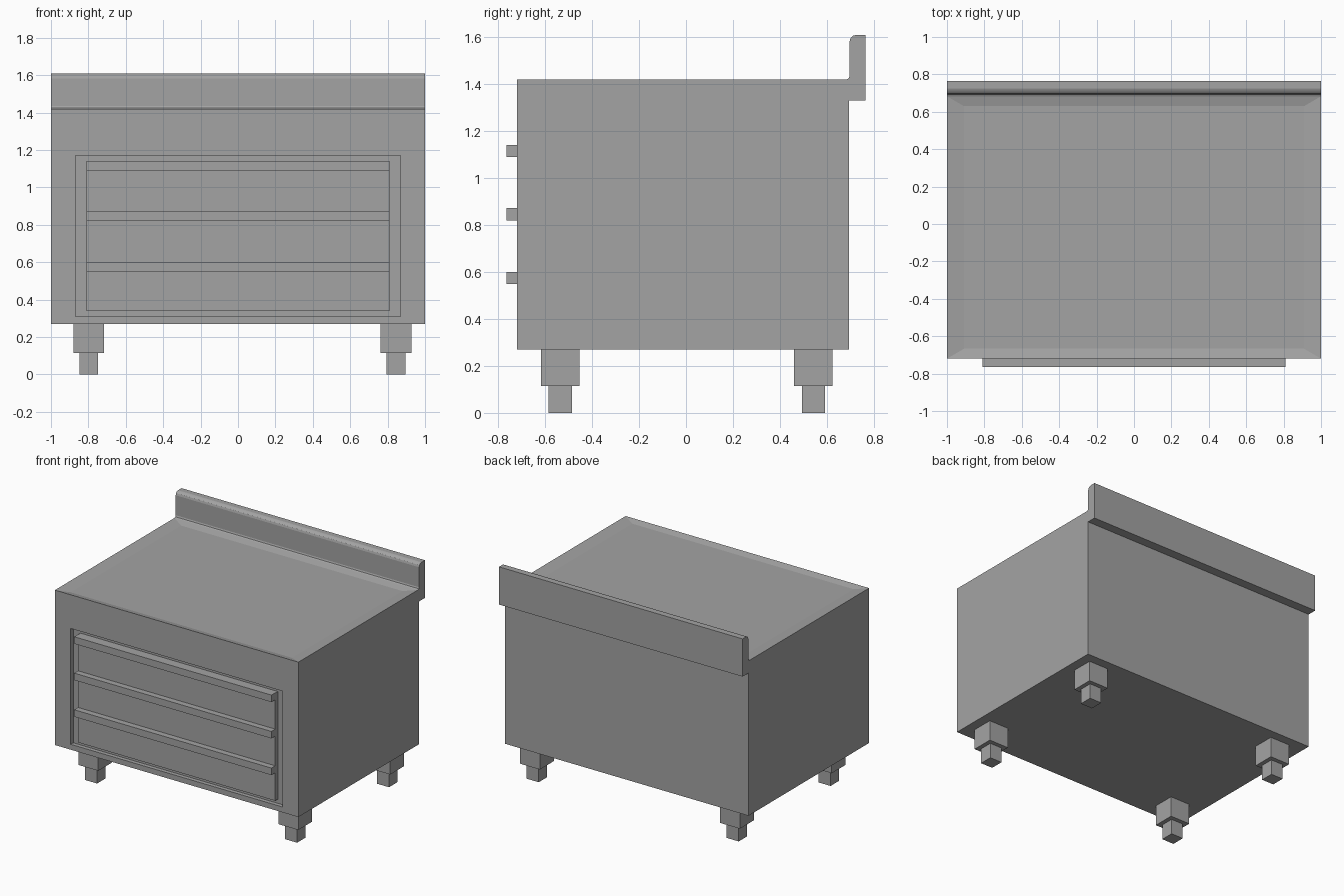
import bpy, bmesh
from mathutils import Vector

cube = bpy.data.objects.get("Cube")
if cube:
    bpy.data.objects.remove(cube, do_unlink=True)

GREY = (0.37, 0.37, 0.37, 1)
steel = bpy.data.materials.new("brushed grey steel")
steel.use_nodes = True
steel.diffuse_color = GREY
steel.node_tree.nodes["Principled BSDF"].inputs["Base Color"].default_value = GREY

HALF = 1.0
FRONT, BACK = -0.72, 0.695
FLOOR, SEAM, TOP = 0.27, 1.33, 1.42


def add_object(name, bm):
    bmesh.ops.recalc_face_normals(bm, faces=bm.faces)
    mesh = bpy.data.meshes.new(name)
    bm.to_mesh(mesh)
    bm.free()
    mesh.materials.append(steel)
    obj = bpy.data.objects.new(name, mesh)
    bpy.context.collection.objects.link(obj)
    return obj


def box_mesh(low, high):
    bm = bmesh.new()
    bmesh.ops.create_cube(bm, size=1)
    low, high = Vector(low), Vector(high)
    for v in bm.verts:
        v.co = (low + high) / 2 + v.co * (high - low)
    return bm


def add_box(name, low, high):
    return add_object(name, box_mesh(low, high))


def face_towards(bm, direction):
    bm.normal_update()
    return max(bm.faces, key=lambda f: (f.normal.dot(Vector(direction)) > 0.99) * f.calc_area())


# Cabinet: a groove runs round the flush drawer panel on the front
bm = box_mesh((-HALF, FRONT, FLOOR), (HALF, BACK, SEAM))
panel = face_towards(bm, (0, -1, 0))
groove, drawer = (0.87, 0.31, 1.17), (0.81, 0.34, 1.14)
for (half, low, high), y in ((groove, FRONT), (groove, FRONT + 0.03),
                             (drawer, FRONT + 0.03), (drawer, FRONT)):
    bmesh.ops.inset_individual(bm, faces=[panel], thickness=0.001)
    middle = panel.calc_center_median().z
    for v in panel.verts:
        v.co = (half if v.co.x > 0 else -half, y, high if v.co.z > middle else low)
add_object("cabinet", bm)

# Worktop and upstand: one profile drawn along the width
profile = [(FRONT, SEAM), (0.765, SEAM), (0.765, 1.61), (0.725, 1.61),
           (0.711, 1.606), (0.701, 1.597), (0.697, 1.583), (0.697, 1.435),
           (0.693, 1.425), (0.683, TOP), (FRONT, TOP)]
bm = bmesh.new()
end = bm.faces.new([bm.verts.new((-HALF, y, z)) for y, z in profile])
sweep = bmesh.ops.extrude_face_region(bm, geom=[end], use_keep_orig=True)
moved = [g for g in sweep["geom"] if isinstance(g, bmesh.types.BMVert)]
bmesh.ops.translate(bm, verts=moved, vec=(2 * HALF, 0, 0))
bmesh.ops.recalc_face_normals(bm, faces=bm.faces)

# Shallow dish in the worktop
dish = face_towards(bm, (0, 0, 1))
bmesh.ops.inset_individual(bm, faces=[dish], thickness=0.075)
for v in dish.verts:
    v.co.x *= 0.96
    v.co.z = TOP - 0.012
worktop = add_object("worktop", bm)
bpy.context.view_layer.objects.active = worktop
worktop.select_set(True)
bpy.ops.object.shade_smooth_by_angle(angle=0.55)
for poly in worktop.data.polygons:
    if poly.area > 0.05:
        poly.use_smooth = False

# Full-width drawer handles
for name, z in (("top", 1.09), ("middle", 0.82), ("bottom", 0.548)):
    add_box(name + "_drawer_handle", (-0.81, -0.765, z), (0.81, FRONT, z + 0.052))

# Stepped feet: a wide block above a narrow one
for side, x in (("right", -0.798), ("left", 0.845)):
    for place, y in (("front", -0.535), ("back", 0.543)):
        for part, r, low, high in (("leg", 0.082, 0.115, FLOOR), ("foot", 0.05, 0, 0.115)):
            add_box(f"{place}_{side}_{part}", (x - r, y - r, low), (x + r, y + r, high))
